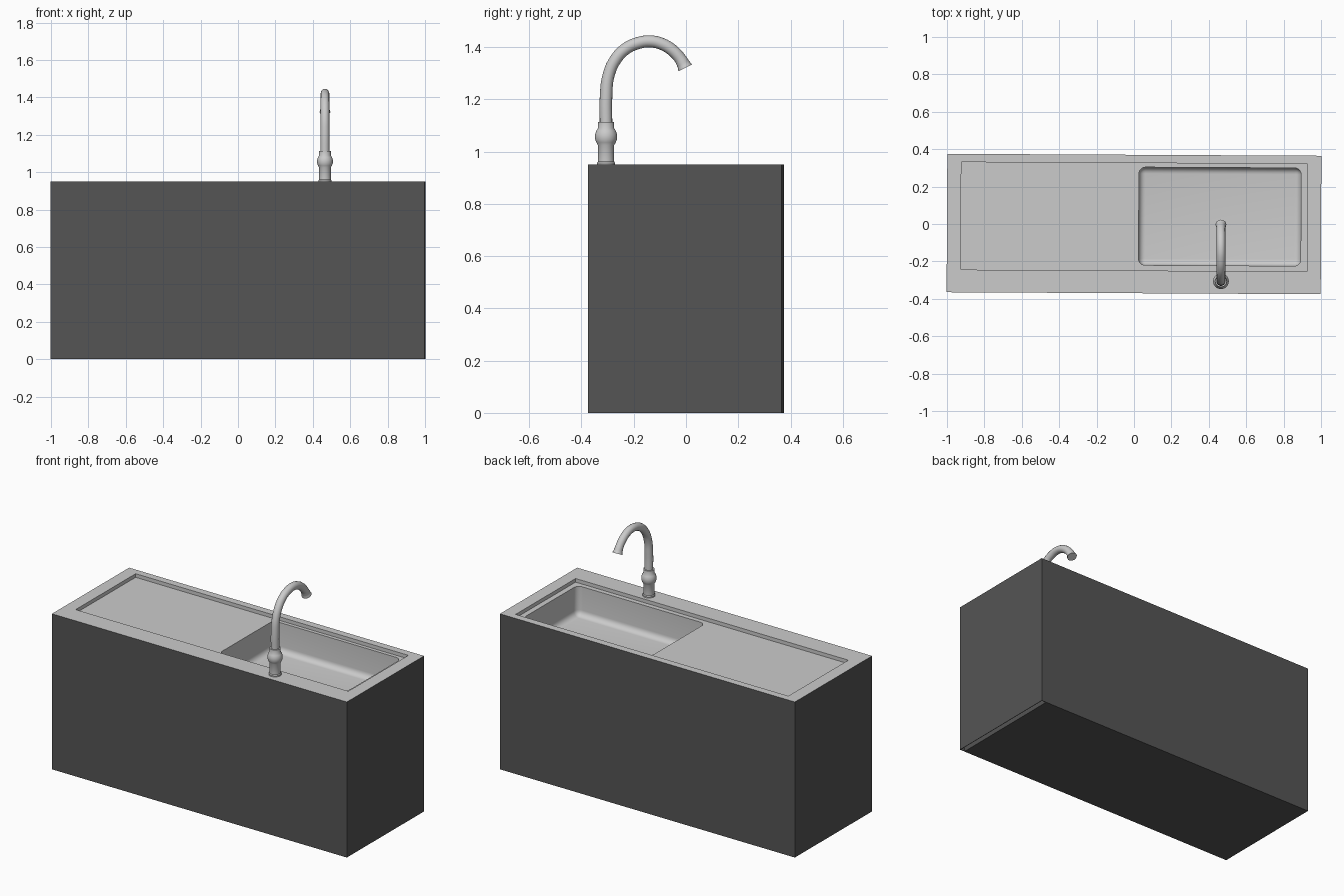
import bpy, bmesh, math
from mathutils import Matrix, Vector

if "Cube" in bpy.data.objects:
    bpy.data.objects.remove(bpy.data.objects["Cube"])


def material(name, v):
    m = bpy.data.materials.new(name)
    m.diffuse_color = (v, v, v, 1)
    m.use_nodes = True
    m.node_tree.nodes["Principled BSDF"].inputs["Base Color"].default_value = m.diffuse_color
    return m


def link(name, bm):
    bmesh.ops.recalc_face_normals(bm, faces=bm.faces)
    me = bpy.data.meshes.new(name)
    bm.to_mesh(me)
    bm.free()
    ob = bpy.data.objects.new(name, me)
    bpy.context.collection.objects.link(ob)
    return ob


def box(name, lo, hi, rounding=0):
    lo, hi = Vector(lo), Vector(hi)
    bm = bmesh.new()
    bmesh.ops.create_cube(bm, size=1)
    for v in bm.verts:
        v.co = [(lo[i] + hi[i]) / 2 + v.co[i] * (hi[i] - lo[i]) for i in range(3)]
    if rounding:  # round everything except the top rim
        edges = [e for e in bm.edges if min(v.co.z for v in e.verts) < hi.z - 1e-4]
        bmesh.ops.bevel(bm, geom=edges, offset=rounding, segments=6,
                        profile=0.5, affect='EDGES')
    return link(name, bm)


def select(ob):
    bpy.ops.object.select_all(action='DESELECT')
    ob.select_set(True)
    bpy.context.view_layer.objects.active = ob


def cut(ob, cutter):
    mod = ob.modifiers.new("cut", 'BOOLEAN')
    mod.operation = 'DIFFERENCE'
    mod.solver = 'EXACT'
    mod.object = cutter
    select(ob)
    bpy.ops.object.modifier_apply(modifier=mod.name)
    bpy.data.objects.remove(cutter)


def smooth(ob, angle=35):
    select(ob)
    bpy.ops.object.shade_smooth_by_angle(angle=math.radians(angle))


dark = material("dark_cabinet", 0.09)
light = material("light_steel", 0.75)

# Cabinet with shallow drainer tray, rounded bowl and slim gap under the right edge
H = 0.95
cabinet = box("sink_cabinet", (-1, -0.37, 0), (1, 0.37, H))
cut(cabinet, box("tray_cutter", (-0.925, -0.249, H - 0.022), (0.925, 0.326, H + 0.1)))
cut(cabinet, box("bowl_cutter", (0.025, -0.22, 0.75), (0.892, 0.304, H + 0.2), 0.035))
cut(cabinet, box("gap_cutter", (0.967, -0.367, -0.1), (0.997, 0.367, 0.03)))

# Light top and bowl, dark sides
cabinet.data.materials.clear()
cabinet.data.materials.append(dark)
cabinet.data.materials.append(light)
for p in cabinet.data.polygons:
    inside = abs(p.center.x) < 0.99 and abs(p.center.y) < 0.365 and p.center.z > 0.5
    p.material_index = int(inside)
cabinet.data.transform(Matrix.Rotation(math.radians(-0.3), 4, 'Z'))
smooth(cabinet)

# Tap base: turned profile of (radius, height)
TX, TY, N = 0.465, -0.306, 32
profile = [(0, 0.945), (0.035, 0.945), (0.035, 0.957), (0.031, 0.962), (0.031, 1.025),
           (0.037, 1.035), (0.042, 1.048), (0.042, 1.066), (0.037, 1.08),
           (0.031, 1.09), (0.031, 1.113), (0, 1.113)]
bm = bmesh.new()
verts = [bm.verts.new((TX + r, TY, z)) for r, z in profile]
edges = [bm.edges.new(pair) for pair in zip(verts, verts[1:])]
bmesh.ops.spin(bm, geom=verts + edges, cent=(TX, TY, 0), axis=(0, 0, 1),
               angle=math.tau, steps=N)
bmesh.ops.remove_doubles(bm, verts=bm.verts, dist=1e-4)
base = link("tap_base", bm)
base.data.materials.append(light)
smooth(base)

# Gooseneck spout: swept tube with flared nozzle, points are (y, z, radius)
path = [(-0.306, 1.10, 0.024), (-0.306, 1.21, 0.024), (-0.297, 1.29, 0.023),
        (-0.270, 1.352, 0.023), (-0.230, 1.394, 0.023), (-0.185, 1.415, 0.023),
        (-0.138, 1.422, 0.023), (-0.092, 1.412, 0.023), (-0.052, 1.388, 0.023),
        (-0.023, 1.357, 0.023), (-0.010, 1.335, 0.025), (-0.003, 1.321, 0.029)]
curve = bpy.data.curves.new("tap_spout", 'CURVE')
curve.dimensions = '3D'
curve.bevel_depth = 1.0
curve.bevel_resolution = 6
curve.resolution_u = 5
curve.use_fill_caps = True
spline = curve.splines.new('BEZIER')
spline.bezier_points.add(len(path) - 1)
for p, (y, z, r) in zip(spline.bezier_points, path):
    p.co = (TX, y, z)
    p.radius = r
    p.handle_left_type = p.handle_right_type = 'AUTO'
spout = bpy.data.objects.new("tap_spout", curve)
bpy.context.collection.objects.link(spout)
select(spout)
bpy.ops.object.convert(target='MESH')
spout = bpy.context.view_layer.objects.active
spout.data.materials.clear()
spout.data.materials.append(light)
smooth(spout)
